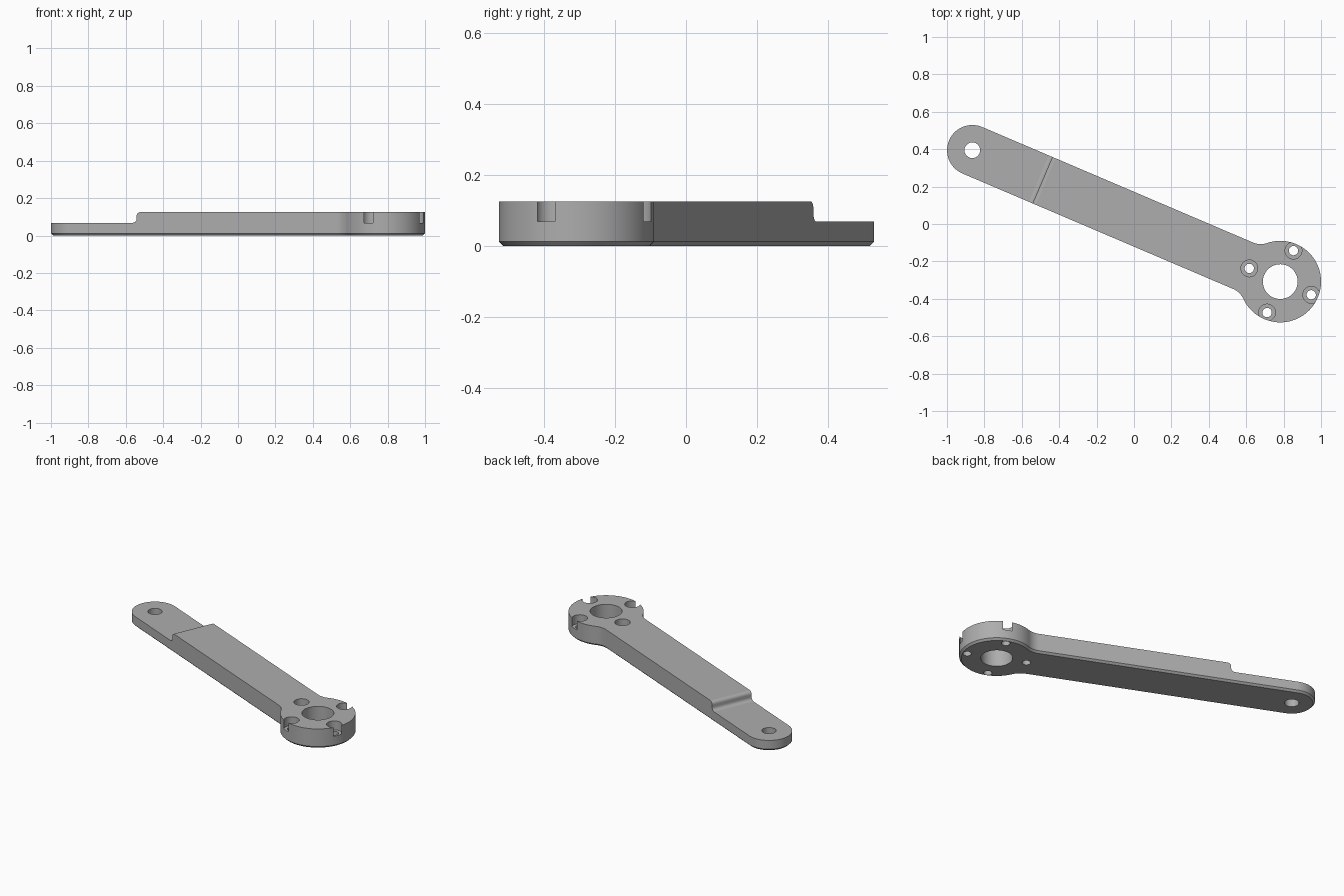
import bpy, bmesh
from math import sin, cos, radians, sqrt, atan2, pi

if "Cube" in bpy.data.objects:
    bpy.data.objects.remove(bpy.data.objects["Cube"], do_unlink=True)

# Dimensions; the hub centre is the local origin and the arm runs along -x
LENGTH = 1.79
HUB_R, TIP_R, NECK_R = 0.218, 0.135, 0.10
HEIGHT, TIP_HEIGHT, CHAMFER = 0.125, 0.068, 0.012
BORE_R, TIP_HOLE_R = 0.093, 0.042
SCREW_RING, SCREW_R, HEAD_R = 0.18, 0.025, 0.045
STEP_X, STEP_R = 0.408 - LENGTH, 0.022

steel = bpy.data.materials.new("plain grey")
steel.use_nodes = True
GREY = (0.42, 0.42, 0.42, 1)
steel.diffuse_color = GREY
steel.node_tree.nodes["Principled BSDF"].inputs["Base Color"].default_value = GREY


def arc(cx, cy, r, start, end, steps):
    return [(cx + r * cos(start + (end - start) * i / steps),
             cy + r * sin(start + (end - start) * i / steps)) for i in range(steps + 1)]


def outline(inset):
    """Round hub, filleted neck and round tip, moved inward by inset."""
    hub, tip, neck = HUB_R - inset, TIP_R - inset, NECK_R + inset
    cy = TIP_R + NECK_R
    cx = -sqrt((HUB_R + NECK_R) ** 2 - cy ** 2)
    a = atan2(cy, cx)
    return (arc(0, 0, hub, -a, a, 64)
            + arc(cx, cy, neck, a - pi, -pi / 2, 10)[1:]
            + arc(-LENGTH, 0, tip, pi / 2, 3 * pi / 2, 32)
            + arc(cx, -cy, neck, pi / 2, pi - a, 10)[:-1])


def make_object(name, rings):
    """Skin a closed solid through rings of matching points."""
    bm = bmesh.new()
    loops = [[bm.verts.new(p) for p in ring] for ring in rings]
    n = len(loops[0])
    for low, high in zip(loops, loops[1:]):
        for i in range(n):
            j = (i + 1) % n
            bm.faces.new((low[i], low[j], high[j], high[i]))
    bm.faces.new(loops[0][::-1])
    bm.faces.new(loops[-1])
    bmesh.ops.recalc_face_normals(bm, faces=bm.faces[:])
    mesh = bpy.data.meshes.new(name)
    bm.to_mesh(mesh)
    bm.free()
    mesh.materials.append(steel)
    ob = bpy.data.objects.new(name, mesh)
    bpy.context.collection.objects.link(ob)
    return ob


def drill(name, x, y, r, bottom, steps=32):
    circle = arc(x, y, r, 0, 2 * pi, steps)[:-1]
    return make_object(name, [[(px, py, z) for px, py in circle] for z in (bottom, 0.3)])


# Solid body with a chamfered underside
levels = ((CHAMFER, 0), (0, CHAMFER), (0, HEIGHT))
lever = make_object("lever_arm", [[(x, y, z) for x, y in outline(d)] for d, z in levels])

# Cutter for the thin tip, with a rounded step
step = ([(-LENGTH - 0.3, 0.3), (-LENGTH - 0.3, TIP_HEIGHT)]
        + arc(STEP_X - STEP_R, TIP_HEIGHT + STEP_R, STEP_R, -pi / 2, 0, 8)
        + arc(STEP_X + STEP_R, HEIGHT - STEP_R + 0.0004, STEP_R, pi, pi / 2, 8)
        + [(STEP_X + STEP_R, 0.3)])
cutters = [make_object("step_cutter", [[(x, y, z) for x, z in step] for y in (-0.3, 0.3)])]

# Cutters for the bore, tip hole and four counterbored screw holes
cutters.append(drill("bore_cutter", 0, 0, BORE_R, -0.1, 48))
cutters.append(drill("tip_hole_cutter", -LENGTH, 0, TIP_HOLE_R, -0.1))
for k in range(4):
    x, y = SCREW_RING * cos(k * pi / 2), SCREW_RING * sin(k * pi / 2)
    cutters.append(drill("screw_cutter", x, y, SCREW_R, -0.1, 24))
    cutters.append(drill("head_cutter", x, y, HEAD_R, TIP_HEIGHT))

bpy.context.view_layer.objects.active = lever
for cutter in cutters:
    cutter.hide_render = True
    mod = lever.modifiers.new(cutter.name, "BOOLEAN")
    mod.operation, mod.solver, mod.object = "DIFFERENCE", "EXACT", cutter
    bpy.ops.object.modifier_apply(modifier=mod.name)
    bpy.data.objects.remove(cutter, do_unlink=True)

# Smooth the round walls, keep the large and level faces flat
bpy.ops.object.select_all(action="DESELECT")
lever.select_set(True)
bpy.ops.object.shade_smooth_by_angle(angle=radians(30))
for face in lever.data.polygons:
    if abs(face.normal.z) > 0.999 or face.area > 0.01:
        face.use_smooth = False

lever.location = (0.782, -0.308, 0)
lever.rotation_euler.z = radians(-23.1)
